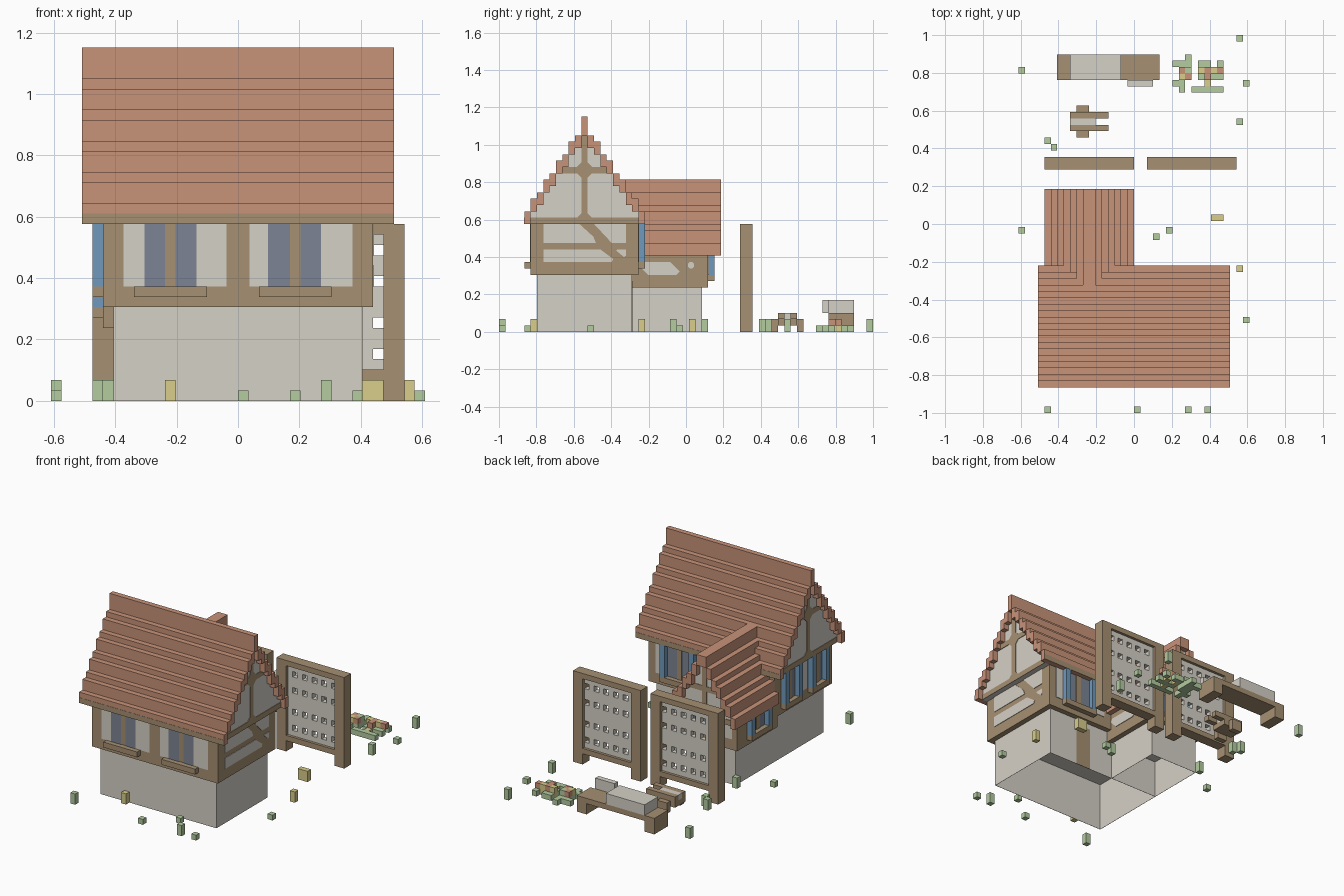
import bpy, bmesh
from mathutils import Vector

if "Cube" in bpy.data.objects:
    bpy.data.objects.remove(bpy.data.objects["Cube"])

U = 2 / 59          # one block
T = 0.1             # plate thickness in blocks
W = 0.04            # shell wall thickness in blocks


def material(name, r, g, b):
    m = bpy.data.materials.new(name)
    lin = [((c / 255 + 0.055) / 1.055) ** 2.4 for c in (r, g, b)]
    m.diffuse_color = (*lin, 1)
    m.use_nodes = True
    m.node_tree.nodes["Principled BSDF"].inputs["Base Color"].default_value = m.diffuse_color
    return m


TILE = material("clay_tile", 200, 147, 121)
WOOD = material("timber", 166, 144, 114)
WALL = material("plaster", 213, 209, 199)
BLUE = material("shutter_blue", 112, 154, 188)
GLASS = material("window_glass", 124, 132, 147)
LEAF = material("leaf_green", 179, 204, 160)
YELLOW = material("flower_yellow", 216, 205, 139)


def finish(name, bm, mat):
    me = bpy.data.meshes.new(name)
    bm.to_mesh(me)
    bm.free()
    me.materials.append(mat)
    ob = bpy.data.objects.new(name, me)
    bpy.context.collection.objects.link(ob)
    return ob


def boxes(name, mat, *items):
    """Boxes given in blocks as x0, x1, y0, y1, z0, z1."""
    bm = bmesh.new()
    for x0, x1, y0, y1, z0, z1 in items:
        vs = bmesh.ops.create_cube(bm, size=1)["verts"]
        c = Vector((x0 + x1, y0 + y1, z0 + z1)) * U / 2
        for v in vs:
            v.co = Vector((v.co.x * (x1 - x0), v.co.y * (y1 - y0), v.co.z * (z1 - z0))) * U + c
    return finish(name, bm, mat)


def side_panels(name, mat, x, sgn, *polys):
    """Thin plates on an x-facing wall, outlined in (y, z)."""
    bm = bmesh.new()
    for poly in polys:
        f = bm.faces.new([bm.verts.new((x * U, y * U, z * U)) for y, z in poly])
        ext = bmesh.ops.extrude_face_region(bm, geom=[f])["geom"]
        for v in ext:
            if isinstance(v, bmesh.types.BMVert):
                v.co.x += sgn * T * U
    bmesh.ops.recalc_face_normals(bm, faces=bm.faces)
    return finish(name, bm, mat)


def ring(x0, x1, y0, y1, z0, z1, t=1):
    return [(x0, x1, y0, y0 + t, z0, z1), (x0, x1, y1 - t, y1, z0, z1),
            (x0, x0 + t, y0 + t, y1 - t, z0, z1), (x1 - t, x1, y0 + t, y1 - t, z0, z1)]


def quad(y0, y1, z0, z1):
    return [(y0, z0), (y1, z0), (y1, z1), (y0, z1)]


def rounded(y0, y1, z0, z1, c=.5):
    return [(y0 + c, z0), (y1 - c, z0), (y1, z0 + c), (y1, z1 - c),
            (y1 - c, z1), (y0 + c, z1), (y0, z1 - c), (y0, z0 + c)]


# --- main house: open-bottomed ground floor, overhanging upper floor ---
boxes("ground_walls", WALL, *ring(-12, 12, -23.5, -8.5, 0, 9, W))
boxes("ground_ceiling", WALL, (-12, 12, -23.5, -8.5, 9, 9.1))
boxes("upper_walls", WOOD, *ring(-13, 13, -24.5, -7.5, 9, 17))

# --- rear wing walls ---
boxes("wing_ground_walls", WALL, (-12, -12 + W, -8.5, 2.5, 0, 7), (-2 - W, -2, -8.5, 2.5, 0, 7),
      (-12, -2, 2.5 - W, 2.5, 0, 7), (-12, -2, -8.5, 2.5, 7, 7.1))
boxes("wing_upper_walls", WOOD, (-13, -12, -8.5, 3.5, 7, 12), (-2, -1, -8.5, 3.5, 7, 12),
      (-12, -2, 2.5, 3.5, 7, 12))

# --- stepped main roof ---
tops = [34, 31, 30, 28, 27, 25, 24, 22, 21, 19]
roof, gable = [], []
for i, top in enumerate(tops):
    for s in ((-1, 1) if i else (1,)):
        yc = -16 + s * i
        low = 31 if i == 0 else top - 2
        roof.append((-15, 15, yc - .5, yc + .5, low, top))
        if i < 9:
            gable += [(sx * 13.5 - .5, sx * 13.5 + .5, yc - .5, yc + .5, 17, low) for sx in (-1, 1)]
boxes("main_roof", TILE, *roof)
boxes("gable_walls", WALL, *gable)
boxes("eave_boards", WOOD, (-15, 15, -25.5 - W, -25.5, 17, 18), (-15, 15, -6.5, -6.5 + W, 17, 18))

# --- gable timbers ---
for s, n in ((-1, "left"), (1, "right")):
    side_panels("gable_timbers_" + n, WOOD, 14 * s, s,
                quad(-24.5, -7.5, 17, 18), quad(-16.5, -15.5, 18, 31),
                quad(-20.5, -16.5, 25, 26), quad(-15.5, -11.5, 25, 26),
                *[[(-16 + k * .5, z), (-16 + k * 1.2, z), (-16 + k * .5, z + d)]
                  for k in (-1, 1) for z, d in ((18, .7), (25, -.7), (26, .7))])

# --- stepped wing roof ---
wroof, wgable = [], []
for i, top in enumerate([24, 22, 20, 19, 17, 16, 14]):
    y0 = -9.5 if i == 0 else (-8.5 if i < 4 else -7.5)
    spans = [(-8, -6)] if i == 0 else [(-8 - i, -7 - i), (-7 + i, -6 + i)]
    for x0, x1 in spans:
        wroof.append((x0, x1, y0, 5.5, top - 2, top))
        if i < 6:
            wgable.append((x0, x1, 3.5, 4.5, 12, top - 2))
boxes("wing_roof", TILE, *wroof)
boxes("wing_gable_wall", WALL, *wgable)
boxes("wing_gable_timbers", WOOD, (-13, -1, 4.5, 4.5 + T, 12, 13), (-7.5, -6.5, 4.5, 4.5 + T, 13, 22),
      (-10, -4, 4.5, 4.5 + T, 17, 18))

# --- front windows and panels ---
yf = -24.5
boxes("front_window_panes", GLASS,
      *[(a, b, yf - T, yf, 11, 17) for a, b in ((-9, -7), (-6, -4), (2.9, 5), (6, 8))])
boxes("front_plaster_panels", WALL,
      *[(a, b, yf - T, yf, 11, 17) for a, b in ((-11, -9), (-4, -1.1), (1.1, 2.9), (8, 11))])
boxes("front_sills", WOOD, (-10, -3, yf - 1, yf, 10, 11), (2, 9, yf - 1, yf, 10, 11))


# --- shuttered windows on the rear and left walls ---
def rear_window(name, x0, x1, y, z0, z1):
    xm = (x0 + x1) / 2
    boxes(name + "_shutters", BLUE, (x0, x0 + 1, y, y + 1, z0, z1), (x1 - 1, x1, y, y + 1, z0, z1))
    boxes(name + "_glass", GLASS, (x0 + 1, x1 - 1, y, y + T, z0, z1))
    boxes(name + "_sill", WOOD, (x0, x1, y, y + 1, z0 - 1, z0), (xm - .5, xm + .5, y, y + 2 * T, z0, z1))


def left_window(name, y0, y1, x, z0, z1):
    ym = (y0 + y1) / 2
    boxes(name + "_shutters", BLUE, (x - 1, x, y0, y0 + 1, z0, z1), (x - 1, x, y1 - 1, y1, z0, z1))
    boxes(name + "_glass", GLASS, (x - T, x, y0 + 1, y1 - 1, z0, z1))
    boxes(name + "_sill", WOOD, (x - 1, x, y0, y1, z0 - 1, z0), (x - 2 * T, x, ym - .5, ym + .5, z0, z1))


rear_window("rear_window", 3, 10, -7.5, 11, 17)
rear_window("wing_rear_window", -10, -4, 3.5, 9, 12)
left_window("left_window_front", -22.5, -17.5, -13, 11, 17)
left_window("left_window_back", -14.5, -9.5, -13, 11, 17)
left_window("wing_left_window", -5.5, .5, -13, 9, 12)

# --- plaster panels between timbers ---
side_panels("right_plaster_panels", WALL, 13, 1,
            [(-22.5, 14), (-14.2, 14), (-14.6, 15), (-16.8, 17), (-22.5, 17)],
            [(-14.5, 17), (-11.7, 14), (-9.5, 14), (-9.5, 17)],
            [(-22.5, 11), (-11.7, 11), (-11.5, 11.5), (-13.5, 13), (-22.5, 13)],
            [(-11, 12.8), (-9.8, 11.8), (-9.5, 12), (-9.5, 13), (-10.8, 13)])
side_panels("wing_right_plaster", WALL, -1, 1,
            [(-6, 9), (-1.5, 9), (-1, 9.5), (-2.5, 11), (-7, 11), (-7.5, 10.5)],
            rounded(.3, 1.3, 10, 11, .3))
side_panels("left_plaster_panels", WALL, -13, -1, quad(-17, -15, 11, 17))
boxes("rear_plaster_panels", WALL, (.5, 3, -7.5, -7.5 + T, 11, 17), (10, 11.5, -7.5, -7.5 + T, 11, 17),
      (-12, -10, 3.5, 3.5 + T, 9, 12), (-4, -2, 3.5, 3.5 + T, 9, 12))

# --- back door ---
boxes("back_door", WOOD, (3, 6, -8.5, -8.5 + W, 0, 8))

# --- two lattice screens ---
for x, n in ((-14, "left"), (2, "right")):
    boxes("screen_frame_" + n, WOOD, (x, x + 2, 8.5, 10.5, 0, 17), (x + 12, x + 14, 8.5, 10.5, 0, 17),
          (x + 2, x + 12, 8.5, 10.5, 16, 17), (x + 2, x + 12, 8.5, 10.5, 2, 3))
    rows = [4, 7, 11, 14]
    bars = [(x + 2, x + 12, 9, 10, a, b) for a, b in zip([3] + [r + 1 for r in rows], rows + [16])]
    bars += [(x + c, x + c + 1, 9, 10, r, r + 1) for r in rows for c in range(2, 12, 2)]
    boxes("screen_lattice_" + n, WALL, *bars)

# --- garden table ---
boxes("table", WOOD, (-12, 4, 22.5, 26.5, 2, 3), (-12, -10, 22.5, 26.5, 0, 2), (2, 4, 22.5, 26.5, 0, 2))
boxes("table_blocks", WALL, (-10, -2, 22.5, 26.5, 3, 5), (-1, 3, 21.5, 22.5, 3, 5))

# --- wheelbarrow ---
boxes("barrow_frame", WOOD, (-10, -4, 14.5, 15.5, 2, 3), (-10, -4, 16.5, 17.5, 2, 3),
      (-9, -7, 13.5, 14.5, 0, 2), (-9, -7, 17.5, 18.5, 0, 2), (-10, -6, 14.5, 17.5, 1, 2))
boxes("barrow_load", WALL, (-10, -6, 15.5, 16.5, 2, 3))

# --- flower bed ---
boxes("bed_leaves", LEAF, (6, 8, 24.5, 25.5, 0, 1), (8, 9, 24.5, 26.5, 0, 1), (7, 9, 22.5, 24.5, 0, 1),
      (6, 8, 21.5, 22.5, 0, 1), (7, 8, 20.5, 21.5, 0, 1), (10, 12, 24.5, 25.5, 0, 1),
      (13, 14, 24.5, 25.5, 0, 1), (10, 14, 22.5, 23.5, 0, 1), (9, 14, 20.5, 21.5, 0, 1),
      (8, 9, 23.5, 24.5, 1, 2))
boxes("bed_yellow_flowers", YELLOW, (10, 11, 23.5, 24.5, 0, 2), (12, 13, 23.5, 24.5, 0, 2),
      (11, 12, 21.5, 22.5, 0, 1), (7, 8, 22.5, 23.5, 1, 2))
boxes("bed_red_flowers", TILE, (7, 8, 23.5, 24.5, 1, 2), (11, 12, 23.5, 24.5, 1, 2),
      (11, 12, 22.5, 23.5, 1, 2), (13, 14, 23.5, 24.5, 1, 2), (8, 9, 22.5, 23.5, 1, 2))

# --- scattered tufts: x, y centre, height ---
tufts = [(-18, 24, 2), (16, 29, 2), (17, 22, 1), (16, 16, 2), (-14, 13, 2), (-13, 12, 2), (-18, -1, 1),
         (3, -2, 2), (5, -1, 1), (17, -15, 1), (-14, -29, 2), (0, -29, 1), (8, -29, 2), (11, -29, 1),
         (5, -25, 1), (-13, 3, 2)]
boxes("green_tufts", LEAF, *[(x, x + 1, y - .5, y + .5, 0, h) for x, y, h in tufts])
boxes("yellow_tufts", YELLOW, (-7, -6, -24.5, -23.5, 0, 2), (16, 17, -7.5, -6.5, 0, 2), (12, 14, .5, 1.5, 0, 2))
